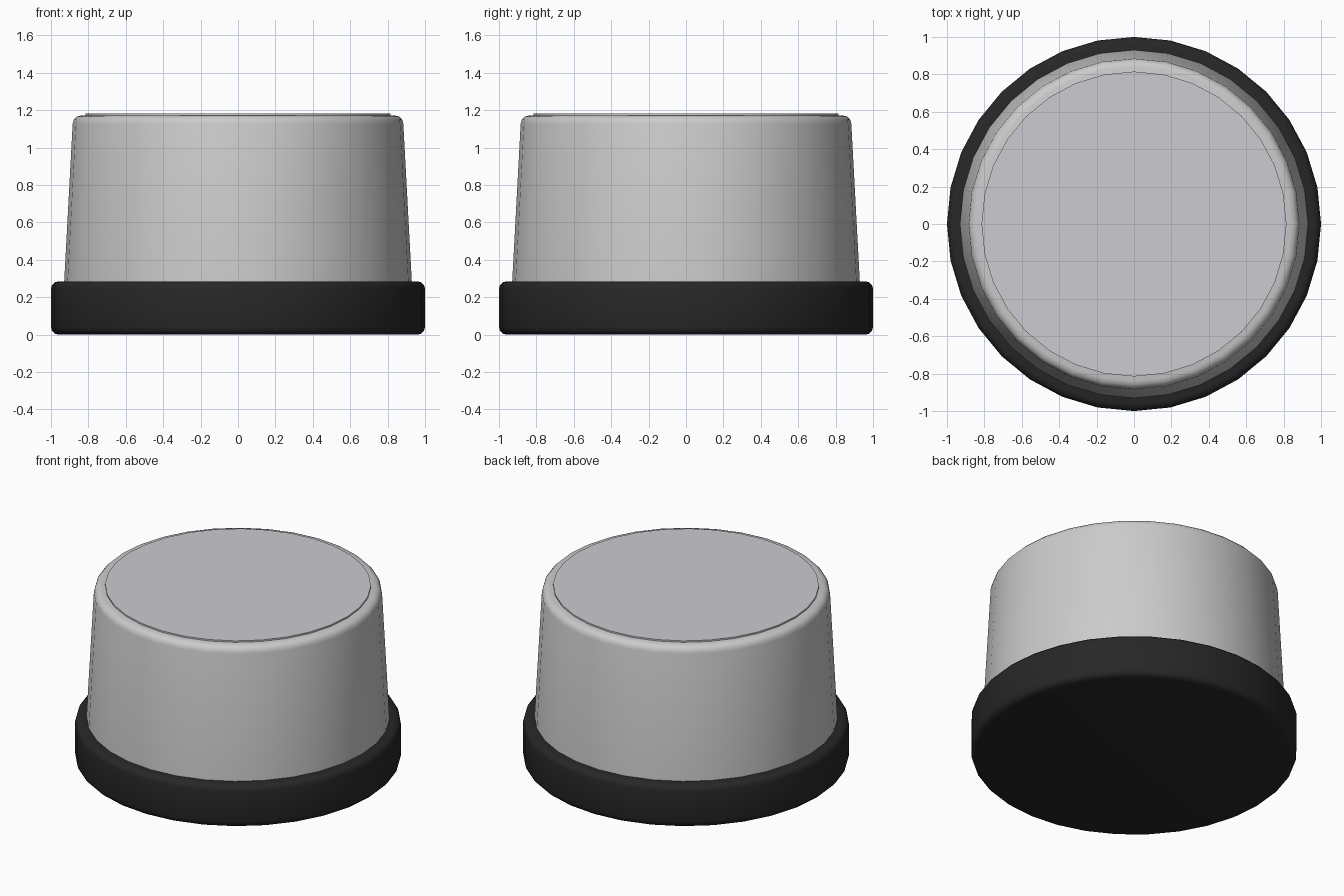
import bpy, bmesh, math

if "Cube" in bpy.data.objects:
    bpy.data.objects.remove(bpy.data.objects["Cube"])

SIDES = 32


def colour(name, rgb):
    mat = bpy.data.materials.new(name)
    mat.diffuse_color = (*rgb, 1)
    mat.use_nodes = True
    mat.node_tree.nodes["Principled BSDF"].inputs["Base Color"].default_value = mat.diffuse_color
    return mat


def turned(name, profile, mat=None):
    """Closed solid of revolution from (radius, z) points, bottom to top."""
    bm = bmesh.new()
    rings = []
    for r, z in profile:
        rings.append([bm.verts.new((r * math.cos(i * math.tau / SIDES),
                                    r * math.sin(i * math.tau / SIDES), z))
                      for i in range(SIDES)])
    for low, high in zip(rings, rings[1:]):
        for i in range(SIDES):
            j = (i + 1) % SIDES
            bm.faces.new((low[i], low[j], high[j], high[i]))
    bm.faces.new(rings[0][::-1])
    bm.faces.new(rings[-1])
    mesh = bpy.data.meshes.new(name)
    bm.to_mesh(mesh)
    bm.free()
    obj = bpy.data.objects.new(name, mesh)
    bpy.context.collection.objects.link(obj)
    if mat:
        mesh.materials.append(mat)
    bpy.ops.object.select_all(action='DESELECT')
    obj.select_set(True)
    bpy.context.view_layer.objects.active = obj
    bpy.ops.object.shade_smooth_by_angle(angle=math.radians(35))
    return obj


def rounded(r0, z0, r1, z1, low, high, steps=3):
    """Side profile from (r0, z0) to (r1, z1) with rounded bottom and top edges."""
    arc = [i * math.pi / 2 / steps for i in range(steps + 1)]
    bottom = [(r0 - low + low * math.sin(a), z0 + low - low * math.cos(a))
              for a in arc] if low else [(r0, z0)]
    top = [(r1 - high + high * math.cos(a), z1 - high + high * math.sin(a))
           for a in arc]
    return bottom + top


# Wide dark foot
turned("base_ring", rounded(1, 0, 1, 0.285, 0.04, 0.04),
       colour("black_rubber", (0.02, 0.02, 0.02)))

# Tapered grey body
turned("knob_body", rounded(0.93, 0.27, 0.884, 1.172, 0, 0.045))

# Thin pale disc on top
turned("top_disc", [(0.815, 1.16), (0.815, 1.182)],
       colour("pale_silver", (0.6, 0.6, 0.64)))
